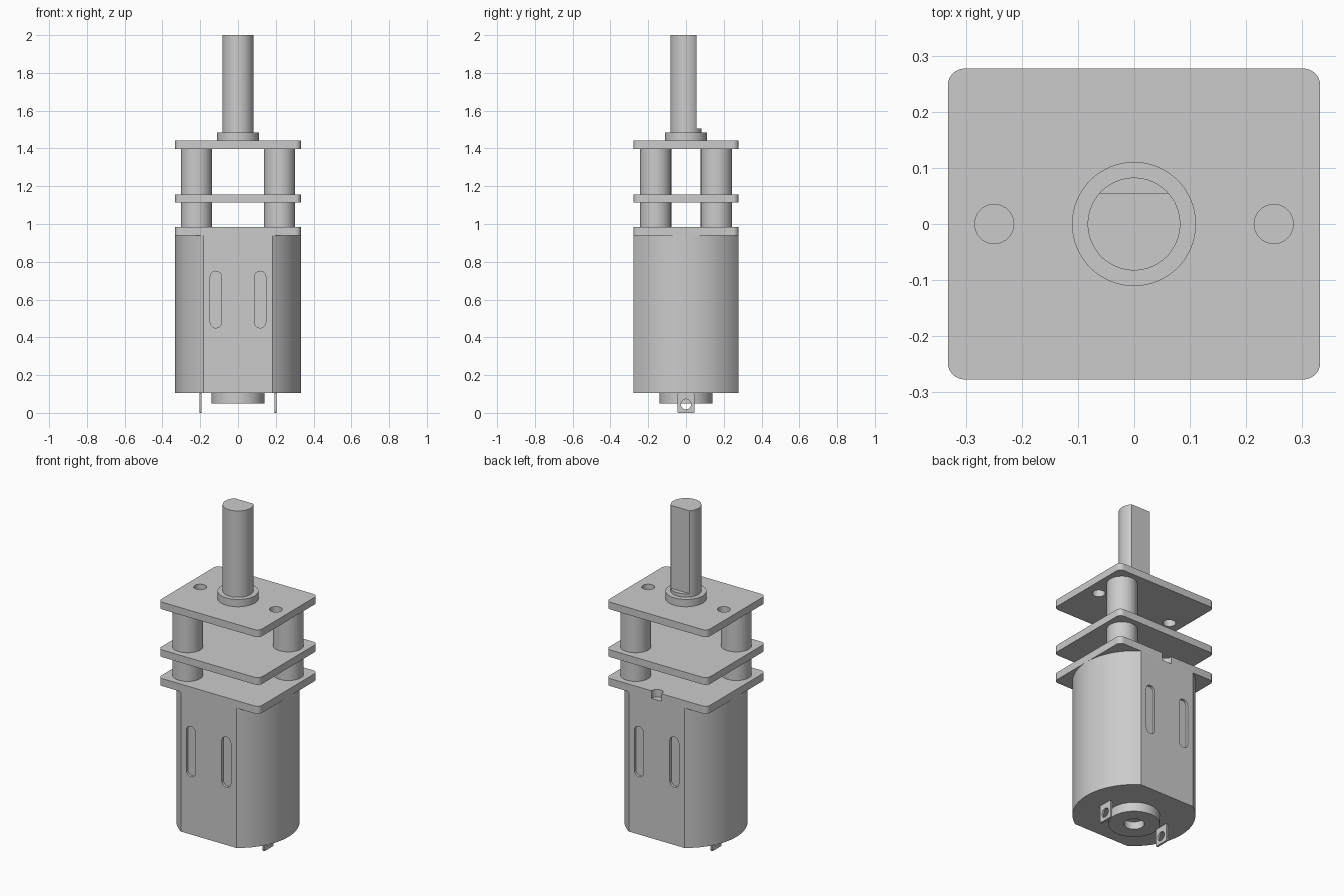
import bpy, bmesh
from math import pi, sin, cos, asin, acos

if "Cube" in bpy.data.objects:
    bpy.data.objects.remove(bpy.data.objects["Cube"])

steel = bpy.data.materials.new("plain grey metal")
steel.use_nodes = True
GREY = (0.6, 0.6, 0.6, 1)
steel.diffuse_color = GREY
steel.node_tree.nodes["Principled BSDF"].inputs["Base Color"].default_value = GREY

HALF_X, HALF_Y = 0.333, 0.278


def arc(cx, cy, r, start, end, steps):
    angles = [start + (end - start) * i / steps for i in range(steps + 1)]
    return [(cx + r * cos(a), cy + r * sin(a)) for a in angles]


def circle(cx, cy, r, steps=64):
    return arc(cx, cy, r, 0, 2 * pi, steps)[:-1]


def rounded_rect(hx, hy, r, cx=0, cy=0, steps=8):
    pts = []
    for i, (sx, sy) in enumerate([(1, 1), (-1, 1), (-1, -1), (1, -1)]):
        pts += arc(cx + sx * (hx - r), cy + sy * (hy - r), r,
                   i * pi / 2, (i + 1) * pi / 2, steps)
    return pts


# Ways to lay a flat outline along each extrusion axis
AXES = {"X": lambda u, v, w: (w, u, v),
        "Y": lambda u, v, w: (u, w, v),
        "Z": lambda u, v, w: (u, v, w)}


def prism(name, outline, low, high, axis="Z"):
    bm = bmesh.new()
    place = AXES[axis]
    bottom = [bm.verts.new(place(u, v, low)) for u, v in outline]
    top = [bm.verts.new(place(u, v, high)) for u, v in outline]
    bm.faces.new(bottom)
    bm.faces.new(top)
    n = len(outline)
    for i in range(n):
        j = (i + 1) % n
        bm.faces.new((bottom[i], bottom[j], top[j], top[i]))
    bmesh.ops.recalc_face_normals(bm, faces=bm.faces)
    mesh = bpy.data.meshes.new(name)
    bm.to_mesh(mesh)
    bm.free()
    mesh.materials.append(steel)
    obj = bpy.data.objects.new(name, mesh)
    bpy.context.collection.objects.link(obj)
    return obj


def activate(obj):
    bpy.ops.object.select_all(action="DESELECT")
    obj.select_set(True)
    bpy.context.view_layer.objects.active = obj


def cut(obj, outline, low, high, axis="Z"):
    cutter = prism("cutter", outline, low, high, axis)
    cutter.hide_render = True
    mod = obj.modifiers.new("cut", "BOOLEAN")
    mod.operation = "DIFFERENCE"
    mod.solver = "EXACT"
    mod.object = cutter
    activate(obj)
    bpy.ops.object.modifier_apply(modifier=mod.name)
    bpy.data.objects.remove(cutter)


parts = []

# Motor can: a cylinder with flat front and back, and shallow slots
a = asin(HALF_Y / HALF_X)
can = prism("motor_can", arc(0, 0, HALF_X, -a, a, 32)
            + arc(0, 0, HALF_X, pi - a, pi + a, 32), 0.105, 0.94)
for x in (-0.117, 0.117):
    slot = rounded_rect(0.03, 0.15, 0.0299, x, 0.6)
    cut(can, slot, HALF_Y - 0.015, HALF_Y + 0.1, "Y")
    cut(can, slot, -HALF_Y - 0.1, -HALF_Y + 0.015, "Y")
parts.append(can)

# Rear bearing boss with its hole
boss = prism("rear_boss", circle(0, 0, 0.14), 0.05, 0.105)
cut(boss, circle(0, 0, 0.055, 48), 0, 0.095)
parts.append(boss)

# Solder terminals with round eyes
for side, x in (("left", 0.198), ("right", -0.198)):
    tab = prism(side + "_terminal", rounded_rect(0.044, 0.0525, 0.004, 0, 0.0525, 3),
                x - 0.006, x + 0.006, "X")
    cut(tab, circle(0, 0.046, 0.027, 32), x - 0.1, x + 0.1, "X")
    parts.append(tab)

# Gearbox plates
outline = rounded_rect(HALF_X, HALF_Y, 0.03)
base = prism("base_plate", outline, 0.94, 0.985)
cut(base, circle(0, HALF_Y - 0.005, 0.033, 32), 0.9, 1.03)
middle = prism("middle_plate", outline, 1.113, 1.156)
top = prism("top_plate", outline, 1.398, 1.441)
for x in (-0.25, 0.25):
    cut(top, circle(x, 0, 0.035, 40), 1.3, 1.5)
parts += [base, middle, top]

# Spacer posts on one diagonal
for s, side in ((1, "back_left"), (-1, "front_right")):
    for low, high, level in ((0.985, 1.113, "lower"), (1.156, 1.398, "upper")):
        parts.append(prism(f"{side}_{level}_post",
                           circle(s * 0.22, s * 0.161, 0.083), low, high))

# Output collar, round shaft root and D-shaped shaft
parts.append(prism("shaft_collar", circle(0, 0, 0.111), 1.441, 1.485))
parts.append(prism("shaft_root", circle(0, 0, 0.083), 1.485, 1.505))
b = acos(0.055 / 0.083)
parts.append(prism("output_shaft", arc(0, 0, 0.083, pi / 2 + b, 5 * pi / 2 - b, 56),
                   1.505, 2.0))

for part in parts:
    activate(part)
    bpy.ops.object.shade_smooth_by_angle()
